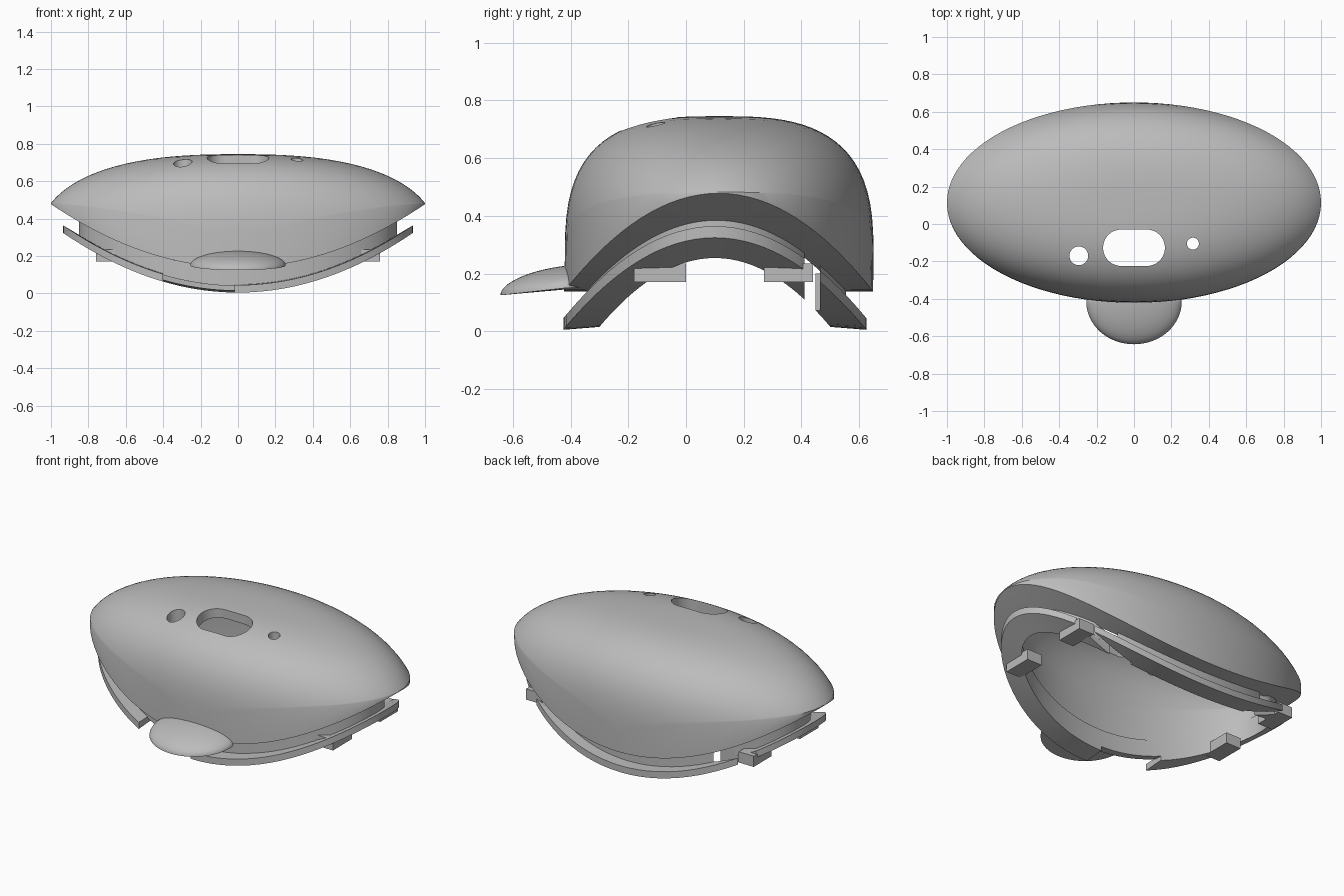
import bpy, bmesh, math

if "Cube" in bpy.data.objects:
    bpy.data.objects.remove(bpy.data.objects["Cube"], do_unlink=True)

grey = bpy.data.materials.new("plain_grey")
grey.use_nodes = True
GREY = (0.5, 0.5, 0.5, 1)
grey.diffuse_color = GREY
grey.node_tree.nodes["Principled BSDF"].inputs["Base Color"].default_value = GREY

SIDES = 96


def make(name, bm):
    bmesh.ops.recalc_face_normals(bm, faces=bm.faces)
    mesh = bpy.data.meshes.new(name)
    bm.to_mesh(mesh)
    bm.free()
    mesh.materials.append(grey)
    obj = bpy.data.objects.new(name, mesh)
    bpy.context.collection.objects.link(obj)
    return obj


def loft(name, loops, ring=False, poles=()):
    """Skin closed loops; join last to first, or close with pole points."""
    bm = bmesh.new()
    rows = [[bm.verts.new(p) for p in loop] for loop in loops]
    pairs = list(zip(rows, rows[1:])) + ([(rows[-1], rows[0])] if ring else [])
    for a, b in pairs:
        for i in range(SIDES):
            j = (i + 1) % SIDES
            bm.faces.new((a[i], a[j], b[j], b[i]))
    for point, row in zip(poles, (rows[0], rows[-1])):
        tip = bm.verts.new(point)
        for i in range(SIDES):
            bm.faces.new((tip, row[i], row[(i + 1) % SIDES]))
    return make(name, bm)


def prism(name, outline, z0, z1):
    bm = bmesh.new()
    face = bm.faces.new([bm.verts.new((x, y, z0)) for x, y in outline])
    top = bmesh.ops.extrude_face_region(bm, geom=[face])["geom"]
    bmesh.ops.translate(bm, vec=(0, 0, z1 - z0),
                        verts=[v for v in top if isinstance(v, bmesh.types.BMVert)])
    return make(name, bm)


def box(name, x0, x1, y0, y1, z0, z1):
    return prism(name, [(x0, y0), (x1, y0), (x1, y1), (x0, y1)], z0, z1)


def stadium(cx, cy, r, half):
    pts = []
    for i in range(48):
        a = math.tau * (i + 0.5) / 48
        pts.append((cx + r * math.cos(a) + math.copysign(half, math.cos(a)), cy + r * math.sin(a)))
    return pts


def activate(obj):
    bpy.ops.object.select_all(action="DESELECT")
    obj.select_set(True)
    bpy.context.view_layer.objects.active = obj


def cut(obj, cutters):
    activate(obj)
    for c in cutters:
        mod = obj.modifiers.new("cut", "BOOLEAN")
        mod.operation, mod.solver, mod.object = "DIFFERENCE", "EXACT", c
        bpy.ops.object.modifier_apply(modifier=mod.name)


def smooth(obj, angle=35):
    activate(obj)
    bpy.ops.object.shade_smooth_by_angle(angle=math.radians(angle))


ANGLES = [math.tau * i / SIDES for i in range(SIDES)]


def saddle_loop(a, b, cy, base, rise):
    """Ellipse in plan whose height climbs toward both side ends."""
    return [(a * math.cos(t), cy + b * math.sin(t), base + rise * (a * math.cos(t)) ** 2)
            for t in ANGLES]


def dome_loop(s, a, b, cy, top, depth):
    loop = []
    for t in ANGLES:
        c2 = math.cos(t) ** 2
        p = 2.95 - 0.45 * c2
        reach = 1 + 0.07 * c2
        z = top - depth * (1 - max(0, 1 - (s / reach) ** p) ** (1 / p))
        x = s * a * math.cos(t)
        loop.append((x, cy + s * b * math.sin(t), max(z, 0.14 + 0.34 * x * x)))
    return loop


# Hollow domed shell with a saddle-shaped rim
steps = [math.sin(math.pi / 2 * k / 22) for k in range(1, 23)]
outer = [dome_loop(s, 1, 0.535, 0.115, 0.745, 0.5) for s in steps]
inner = [dome_loop(s, 0.83, 0.42, 0.11, 0.695, 0.45) for s in reversed(steps)]
rim = [saddle_loop(a, b, 0.113, 0.138, 0.34)
       for a, b in ((1, 0.535), (0.92, 0.48), (0.83, 0.42))]
shell = loft("domed_shell", outer + rim + inner,
             poles=((0, 0.115, 0.745), (0, 0.11, 0.695)))

# Openings through the top of the shell
holes = [prism("slot_cutter", stadium(0, -0.127, 0.0975, 0.068), 0.5, 1),
         prism("large_hole_cutter", stadium(-0.295, -0.17, 0.05, 0), 0.5, 1),
         prism("small_hole_cutter", stadium(0.315, -0.105, 0.032, 0), 0.5, 1)]
cut(shell, holes)

# Inner lip below the rim, and the wider flange under it
lip = loft("inner_lip", [
    saddle_loop(0.85, 0.45, 0.105, 0.145, 0.34),
    saddle_loop(0.85, 0.45, 0.105, 0.04, 0.365),
    saddle_loop(0.82, 0.40, 0.1, 0.04, 0.365),
    saddle_loop(0.82, 0.40, 0.1, 0.145, 0.34)], ring=True)
flange = loft("lower_flange", [
    saddle_loop(0.935, 0.525, 0.1, 0.045, 0.365),
    saddle_loop(0.935, 0.525, 0.1, 0.005, 0.365),
    saddle_loop(0.82, 0.40, 0.1, 0.015, 0.355),
    saddle_loop(0.82, 0.40, 0.1, 0.05, 0.365)], ring=True)

# Gaps in the flange and lip
gaps = [box("side_gap_cutter", *sorted((s * 0.4, s * 0.95)), 0.41, 0.465, -0.1, 0.31)
        for s in (-1, 1)]
front_gap = box("front_gap_cutter", -0.4, -0.02, -0.7, -0.2, -0.1, 0.2)
cut(lip, gaps)
cut(flange, gaps + [front_gap])
for c in holes + gaps + [front_gap]:
    bpy.data.objects.remove(c, do_unlink=True)

# Square tabs under the flange
for side, s in (("right", -1), ("left", 1)):
    for end, y0, y1 in (("front", -0.18, 0), ("back", 0.27, 0.44)):
        box(f"{end}_{side}_tab", *sorted((s * 0.66, s * 0.76)), y0, y1, 0.17, 0.235)

# Rounded bill at the front
bill_loops = []
for k in range(16):
    e = math.pi / 2 * k / 16
    bill_loops.append([(0.255 * math.cos(e) * math.cos(t),
                        -0.415 + 0.228 * math.cos(e) * math.sin(t) * (1 if math.sin(t) < 0 else 0.3),
                        0.15 + 0.11 * math.cos(e) * min(0, math.sin(t)) * 0.23
                        + 0.077 * math.sin(e)) for t in ANGLES])
bill = loft("front_bill", bill_loops, poles=((0, -0.415, 0.145), (0, -0.415, 0.227)))

for part in (shell, lip, flange, bill):
    smooth(part)
